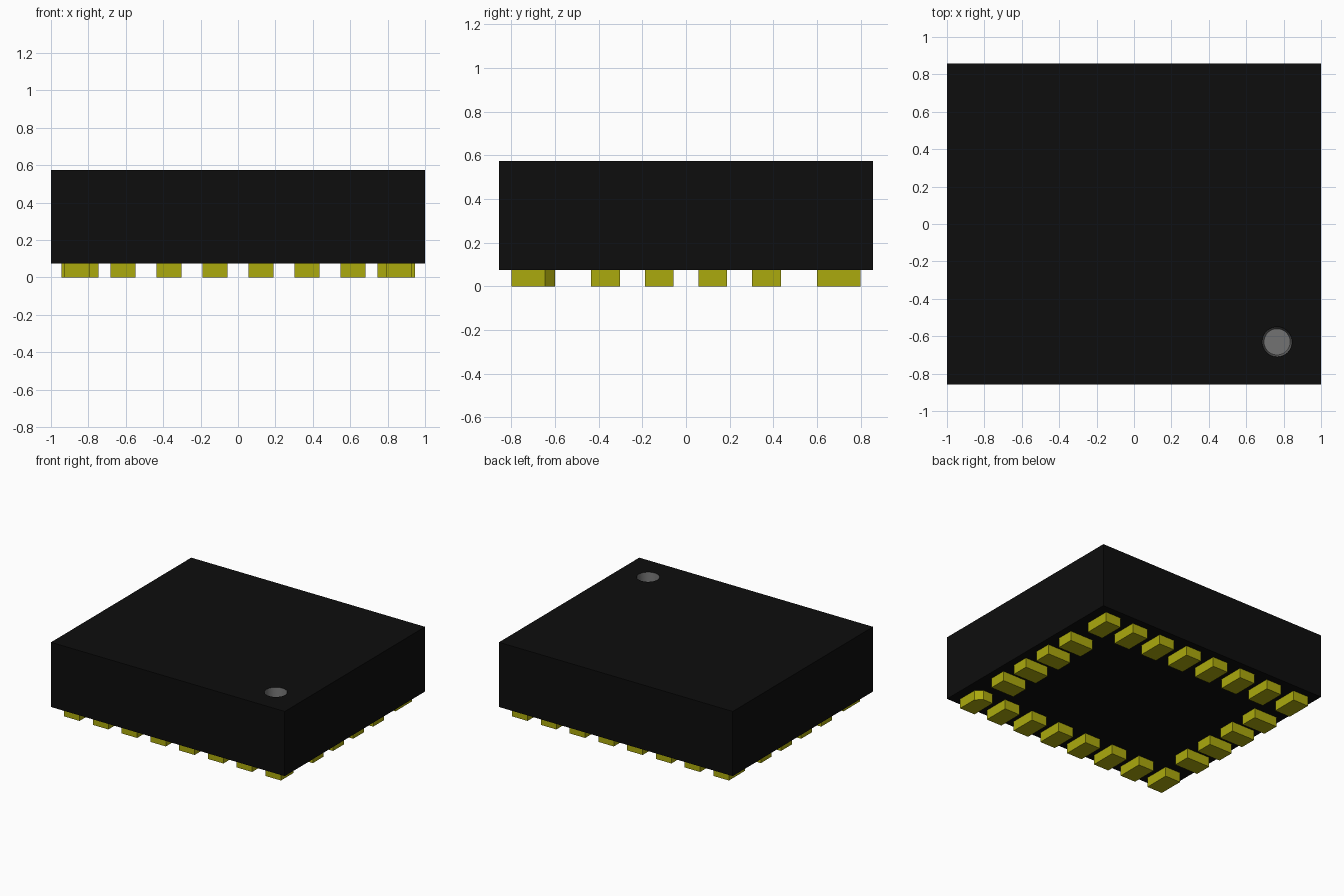
import bpy, bmesh, math
from mathutils import Vector

cube = bpy.data.objects.get("Cube")
if cube:
    bpy.data.objects.remove(cube, do_unlink=True)


def make_material(name, rgb):
    m = bpy.data.materials.new(name)
    m.use_nodes = True
    m.diffuse_color = (*rgb, 1)
    m.node_tree.nodes["Principled BSDF"].inputs["Base Color"].default_value = (*rgb, 1)
    return m


BLACK = make_material("black_plastic", (0.004, 0.004, 0.004))
GOLD = make_material("gold_contact", (0.41, 0.40, 0.004))
GREY = make_material("grey_marker", (0.17, 0.17, 0.17))

PAD_H, TOP = 0.075, 0.575
PITCH, PAD_W, PAD_L = 0.246, 0.132, 0.2
DOT = Vector((0.765, -0.63))


def make_object(name, bm, material):
    bmesh.ops.recalc_face_normals(bm, faces=bm.faces)
    me = bpy.data.meshes.new(name)
    bm.to_mesh(me)
    bm.free()
    me.materials.append(material)
    ob = bpy.data.objects.new(name, me)
    bpy.context.collection.objects.link(ob)
    return ob


def prism(name, outline, z0, z1, material):
    """Extrude a flat outline from z0 up to z1."""
    bm = bmesh.new()
    face = bm.faces.new([bm.verts.new((x, y, z0)) for x, y in outline])
    up = bmesh.ops.extrude_face_region(bm, geom=[face], use_keep_orig=True)["geom"]
    bmesh.ops.translate(bm, vec=(0, 0, z1 - z0),
                        verts=[v for v in up if isinstance(v, bmesh.types.BMVert)])
    return make_object(name, bm, material)


def rect(cx, cy, w, d):
    return [(cx + sx * w / 2, cy + sy * d / 2)
            for sx, sy in ((-1, -1), (1, -1), (1, 1), (-1, 1))]


# Package body
body = prism("package_body", rect(0, 0, 2.0, 1.714), PAD_H, TOP, BLACK)

# Tapered round marker recess in the top
depth, over = 0.1, 0.01
bm = bmesh.new()
bmesh.ops.create_cone(bm, cap_ends=True, segments=48, radius1=0.07, radius2=0.081,
                      depth=depth + over)
bmesh.ops.translate(bm, verts=bm.verts, vec=(DOT.x, DOT.y, TOP + (over - depth) / 2))
cutter = make_object("marker_cutter", bm, GREY)
cutter.hide_render = True

mod = body.modifiers.new("marker_recess", 'BOOLEAN')
mod.operation = 'DIFFERENCE'
mod.solver = 'EXACT'
mod.object = cutter
bpy.context.view_layer.objects.active = body
body.select_set(True)
bpy.ops.object.modifier_apply(modifier=mod.name)
bpy.data.objects.remove(cutter, do_unlink=True)

# Recess faces are grey, everything else black
body.data.materials.clear()
body.data.materials.append(BLACK)
body.data.materials.append(GREY)
for p in body.data.polygons:
    near = all((body.data.vertices[i].co.xy - DOT).length < 0.1 for i in p.vertices)
    p.material_index = 1 if near else 0
bpy.ops.object.shade_smooth_by_angle(angle=math.radians(30))

# Front and back contact rows; the first contact has one cut corner
for row, cy in (("front", -0.7), ("back", 0.7)):
    for i in range(8):
        outline = rect((i - 3.5) * PITCH, cy, PAD_W, PAD_L)
        if row == "front" and i == 7:
            x, y = outline[2]
            outline[2:3] = [(x, y - 0.045), (x - 0.045, y)]
        prism(f"{row}_contact_{i + 1}", outline, 0, PAD_H, GOLD)

# Side contact rows
for row, cx in (("left", 0.845), ("right", -0.845)):
    for i in range(4):
        prism(f"{row}_contact_{i + 1}", rect(cx, (i - 1.5) * PITCH, PAD_L, PAD_W),
              0, PAD_H, GOLD)
